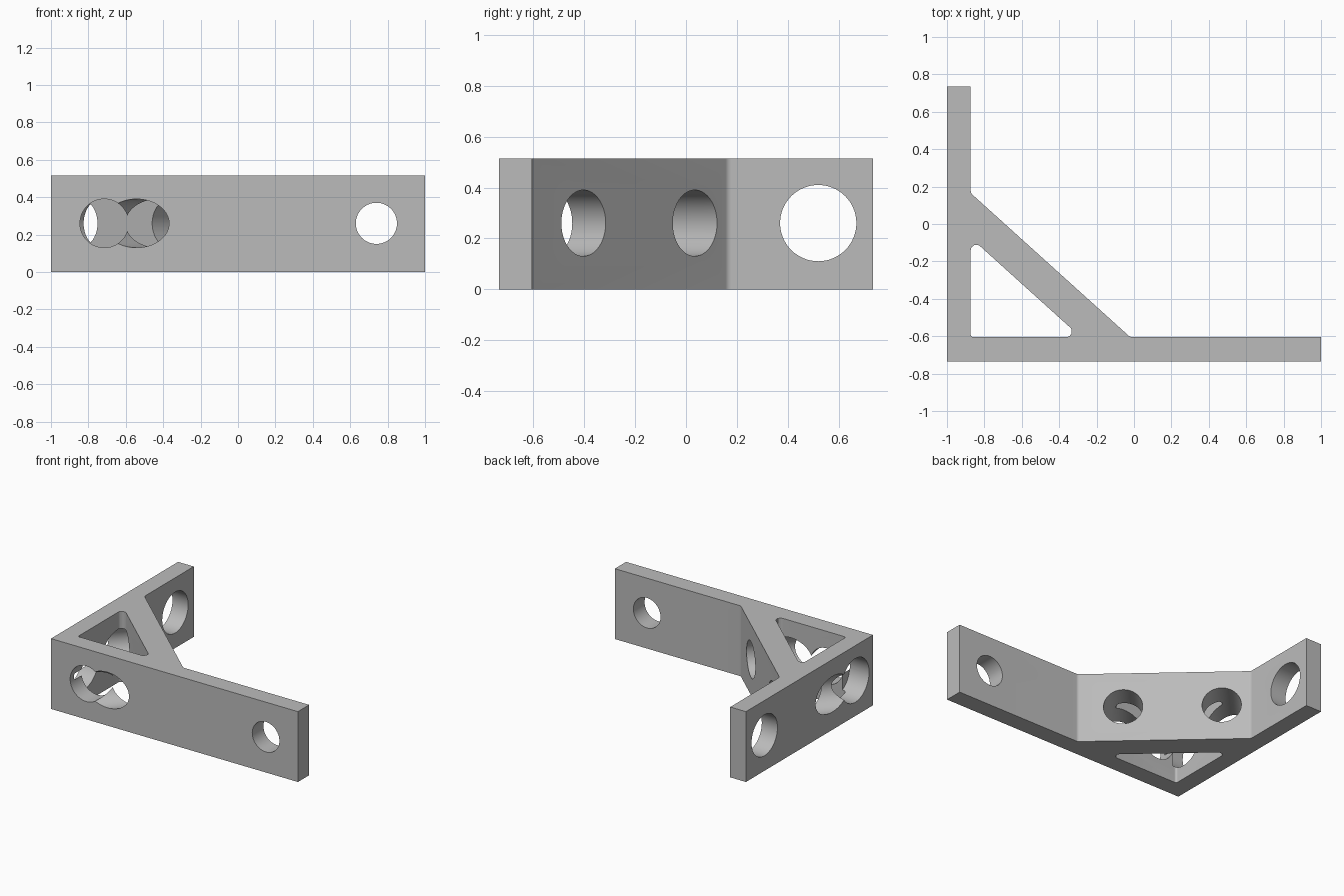
import bpy, bmesh
from math import tan
from mathutils import Vector

if "Cube" in bpy.data.objects:
    bpy.data.objects.remove(bpy.data.objects["Cube"])

HEIGHT = 0.515
MID = HEIGHT / 2 + 0.003
FRONT, INNER_FRONT, LEFT, INNER_LEFT = -0.735, -0.605, -1.0, -0.873

grey = bpy.data.materials.new("plain grey")
grey.use_nodes = True
grey.diffuse_color = (0.5, 0.5, 0.5, 1)
grey.node_tree.nodes["Principled BSDF"].inputs["Base Color"].default_value = (0.5, 0.5, 0.5, 1)


def rounded(corners, steps=8):
    """Outline from (x, y, radius) corners, each rounded by an arc."""
    points = []
    for i, (x, y, radius) in enumerate(corners):
        p = Vector((x, y))
        a = (Vector(corners[i - 1][:2]) - p).normalized()
        b = (Vector(corners[(i + 1) % len(corners)][:2]) - p).normalized()
        if radius == 0:
            points.append(p)
            continue
        half = a.angle(b) / 2
        run = radius / tan(half)
        centre = p + (a + b).normalized() * (run * run + radius * radius) ** 0.5
        start, end = p + a * run - centre, p + b * run - centre
        for k in range(steps + 1):
            points.append(centre + start.lerp(end, k / steps).normalized() * radius)
    return points


def prism(name, outline, z0, z1):
    bm = bmesh.new()
    base = bm.faces.new([bm.verts.new((p.x, p.y, z0)) for p in outline])
    top = bmesh.ops.extrude_face_region(bm, geom=[base])["geom"]
    bmesh.ops.translate(bm, vec=(0, 0, z1 - z0),
                        verts=[v for v in top if isinstance(v, bmesh.types.BMVert)])
    bmesh.ops.recalc_face_normals(bm, faces=bm.faces)
    mesh = bpy.data.meshes.new(name)
    bm.to_mesh(mesh)
    bm.free()
    obj = bpy.data.objects.new(name, mesh)
    bpy.context.collection.objects.link(obj)
    mesh.materials.append(grey)
    return obj


def drill(name, start, end, radius):
    """Cylinder cutter between two plan points at mid height."""
    a, b = Vector((*start, MID)), Vector((*end, MID))
    bpy.ops.mesh.primitive_cylinder_add(vertices=64, radius=radius, depth=(b - a).length,
                                        location=(a + b) / 2)
    obj = bpy.context.object
    obj.name = name
    obj.rotation_euler = (b - a).to_track_quat("Z", "Y").to_euler()
    obj.data.materials.append(grey)
    return obj


# Two walls in an L, joined by a diagonal brace
wall_end, front_end = Vector((INNER_LEFT, 0.165)), Vector((-0.02, INNER_FRONT))
bracket = prism("corner_bracket", rounded([
    (LEFT, FRONT, 0), (1, FRONT, 0), (1, INNER_FRONT, 0), (*front_end, 0.03),
    (*wall_end, 0.03), (INNER_LEFT, 0.735, 0), (LEFT, 0.735, 0)]), 0, HEIGHT)

# Triangular opening behind the brace
along = (front_end - wall_end).normalized()
normal = Vector((-along.y, along.x))
level = normal.dot(front_end) - 0.177
cutters = [prism("triangle_cutter", rounded([
    (INNER_LEFT, INNER_FRONT, 0.015),
    ((level - normal.y * INNER_FRONT) / normal.x, INNER_FRONT, 0.03),
    (INNER_LEFT, (level - normal.x * INNER_LEFT) / normal.y, 0.03)]), -0.1, HEIGHT + 0.1)]

# Slanted holes pass through the brace and the wall behind it
for name, y in (("rear_brace_hole", 0.035), ("front_brace_hole", -0.403)):
    p = wall_end + along * ((y - wall_end.y) / along.y)
    cutters.append(drill(name, p + normal * 0.2, p - normal * 0.8, 0.13))

# Straight holes through the walls
cutters += [
    drill("front_end_hole", (0.74, FRONT - 0.1), (0.74, INNER_FRONT + 0.1), 0.11),
    drill("front_corner_hole", (-0.715, FRONT - 0.1), (-0.715, INNER_FRONT + 0.05), 0.13),
    drill("side_end_hole", (LEFT - 0.1, 0.52), (INNER_LEFT + 0.1, 0.52), 0.15),
    drill("side_corner_hole", (LEFT - 0.1, -0.53), (INNER_LEFT + 0.03, -0.53), 0.16),
]

bpy.context.view_layer.objects.active = bracket
for cutter in cutters:
    cutter.hide_render = True
    mod = bracket.modifiers.new(cutter.name, "BOOLEAN")
    mod.operation, mod.solver, mod.object = "DIFFERENCE", "EXACT", cutter
    bpy.ops.object.modifier_apply(modifier=mod.name)
for cutter in cutters:
    bpy.data.objects.remove(cutter)

bpy.ops.object.select_all(action="DESELECT")
bracket.select_set(True)
bpy.ops.object.shade_smooth_by_angle(angle=0.5)
